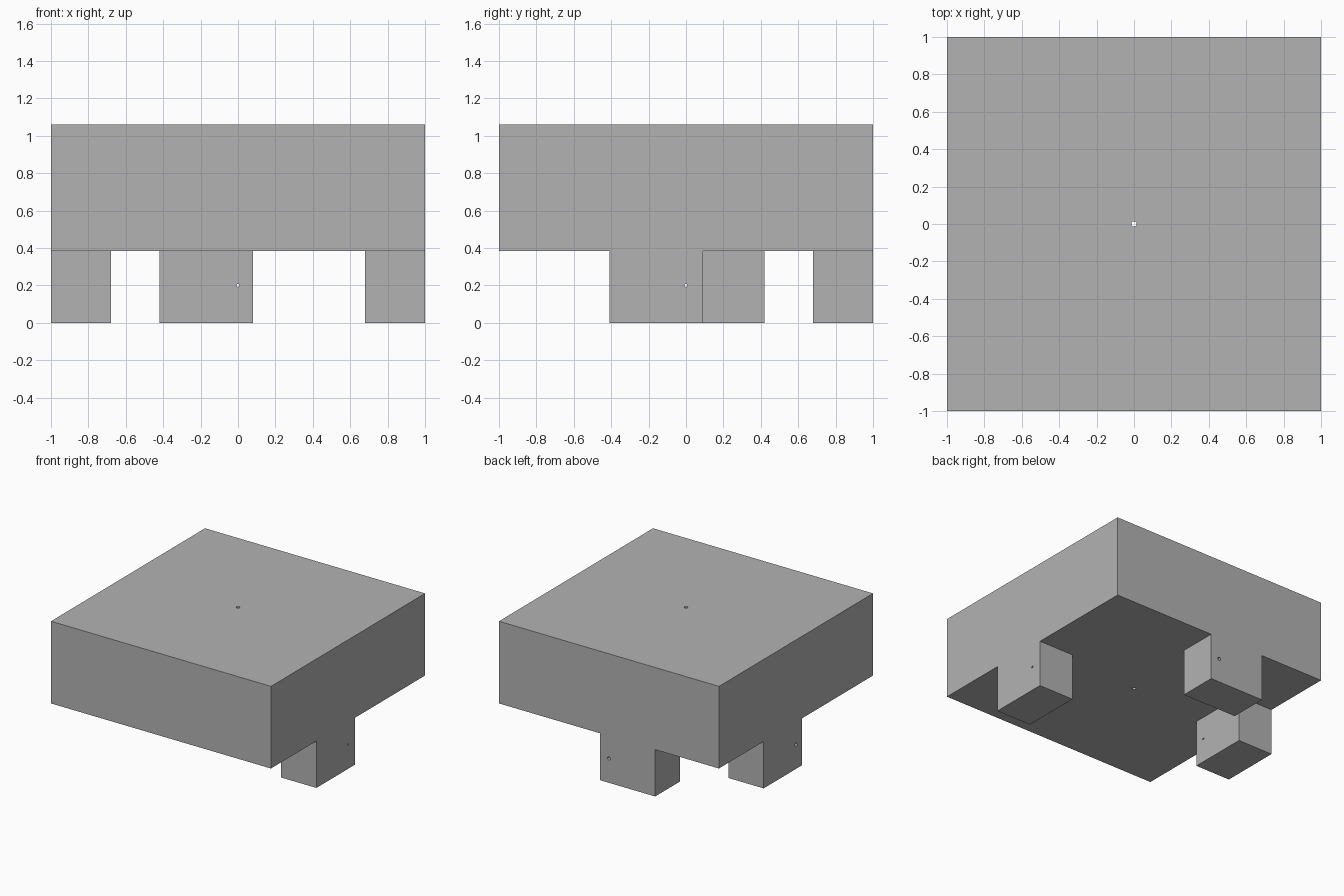
import bpy
from math import pi

if "Cube" in bpy.data.objects:
    bpy.data.objects.remove(bpy.data.objects["Cube"])

TOP, UNDER, HOLE_Z = 1.06, 0.385, 0.2
INNER = 0.68          # inner face of the legs
SMALL, WIDE = 0.008, 0.014  # hole radii

grey = bpy.data.materials.new("plain_grey")
grey.use_nodes = True
grey.diffuse_color = (0.45, 0.45, 0.45, 1)
grey.node_tree.nodes["Principled BSDF"].inputs["Base Color"].default_value = grey.diffuse_color


def box(name, low, high):
    """Axis-aligned box between two corners."""
    bpy.ops.mesh.primitive_cube_add(
        size=1, location=[(a + b) / 2 for a, b in zip(low, high)])
    ob = bpy.context.object
    ob.name = name
    ob.scale = [b - a for a, b in zip(low, high)]
    bpy.ops.object.transform_apply(location=True, scale=True)
    ob.data.materials.append(grey)
    return ob


def drill(name, where, turn, start, end, length):
    """Round hole cutter, tapered from start radius to end radius."""
    bpy.ops.mesh.primitive_cone_add(vertices=16, radius1=start, radius2=end,
                                    depth=length, location=where, rotation=turn)
    ob = bpy.context.object
    ob.name = name
    ob.hide_render = True
    ob.data.materials.append(grey)
    return ob


def combine(target, tool, operation):
    mod = target.modifiers.new(tool.name, 'BOOLEAN')
    mod.object, mod.operation, mod.solver = tool, operation, 'EXACT'
    bpy.context.view_layer.objects.active = target
    bpy.ops.object.modifier_apply(modifier=mod.name)
    bpy.data.objects.remove(tool)


# Thick square block
body = box("block_with_legs", (-1, -1, UNDER), (1, 1, TOP))

# Three legs, flush with the left, right and back sides
lap = UNDER + 0.1
legs = [
    box("left_leg", (INNER, -0.41, 0), (1, 0.09, lap)),
    box("right_leg", (-1, -0.08, 0), (-INNER, 0.42, lap)),
    box("back_leg", (-0.42, INNER, 0), (0.08, 1, lap)),
]
for leg in legs:
    combine(body, leg, 'UNION')

# Fixing holes through the block and each leg
mid = (1 + INNER) / 2
holes = [
    drill("block_hole", (0, 0, (TOP + UNDER) / 2), (0, 0, 0), WIDE, WIDE, 1),
    drill("left_hole", (mid, 0, HOLE_Z), (0, pi / 2, 0), SMALL, SMALL, 0.4),
    drill("right_hole", (-mid, 0, HOLE_Z), (0, pi / 2, 0), WIDE, SMALL, 0.34),
    drill("back_hole", (0, mid, HOLE_Z), (pi / 2, 0, 0), WIDE, SMALL, 0.34),
]
for hole in holes:
    combine(body, hole, 'DIFFERENCE')
